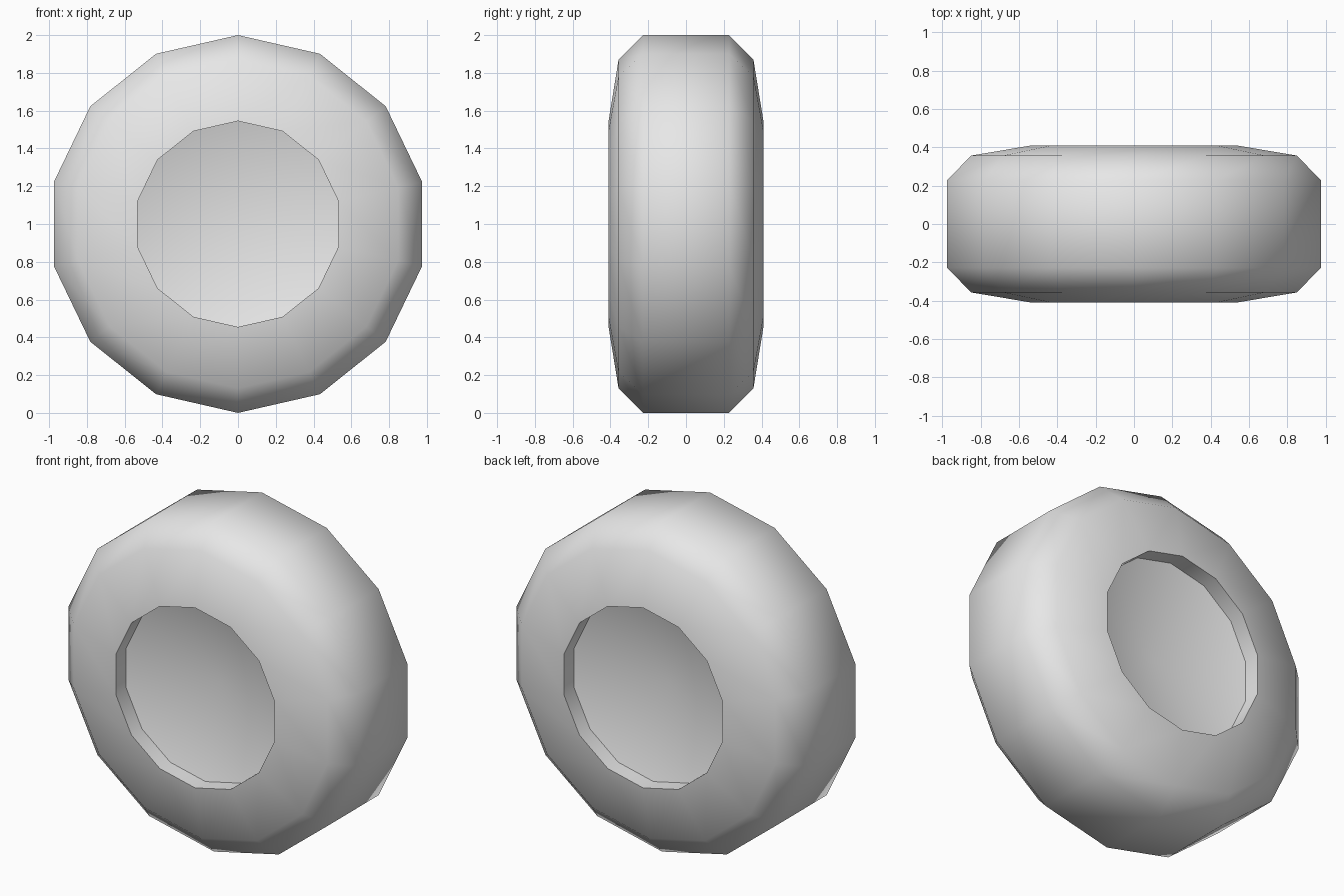
import bpy, bmesh, math

cube = bpy.data.objects.get("Cube")
if cube:
    bpy.data.objects.remove(cube, do_unlink=True)

SIDES = 14
RIM = 0.545      # radius of the hub opening
SEAT = 0.31      # distance of the hub edge from the middle plane
DISH = 0.16      # distance of the hub centre from the middle plane

grey = bpy.data.materials.new("light_grey")
grey.use_nodes = True
grey.diffuse_color = (0.8, 0.8, 0.8, 1)
grey.node_tree.nodes["Principled BSDF"].inputs["Base Color"].default_value = (0.8, 0.8, 0.8, 1)


def revolve(name, profile):
    """Turn (radius, y) points around the wheel axle."""
    bm = bmesh.new()
    rings = []
    for r, y in profile:
        angles = [2 * math.pi * j / SIDES for j in range(SIDES)]
        rings.append([bm.verts.new((r * math.sin(a), y, 1 + r * math.cos(a))) for a in angles])
    for low, high in zip(rings, rings[1:]):
        for j in range(SIDES):
            k = (j + 1) % SIDES
            bm.faces.new((low[j], low[k], high[k], high[j]))
    bmesh.ops.remove_doubles(bm, verts=bm.verts, dist=0.0001)
    mesh = bpy.data.meshes.new(name)
    bm.to_mesh(mesh)
    bm.free()
    mesh.materials.append(grey)
    obj = bpy.data.objects.new(name, mesh)
    bpy.context.collection.objects.link(obj)
    bpy.ops.object.select_all(action='DESELECT')
    obj.select_set(True)
    bpy.context.view_layer.objects.active = obj
    bpy.ops.object.shade_smooth_by_angle(angle=math.radians(50))
    return obj


# Tyre: inner lip, sidewall, shoulder and tread, mirrored front to back
half = [(RIM, -SEAT), (RIM, -0.41), (0.87, -0.357), (1.0, -0.228)]
revolve("tyre", half + [(r, -y) for r, y in reversed(half)])

# Shallow dished hubs
revolve("front_hub", [(0, -DISH), (RIM, -SEAT)])
revolve("back_hub", [(RIM, SEAT), (0, DISH)])
